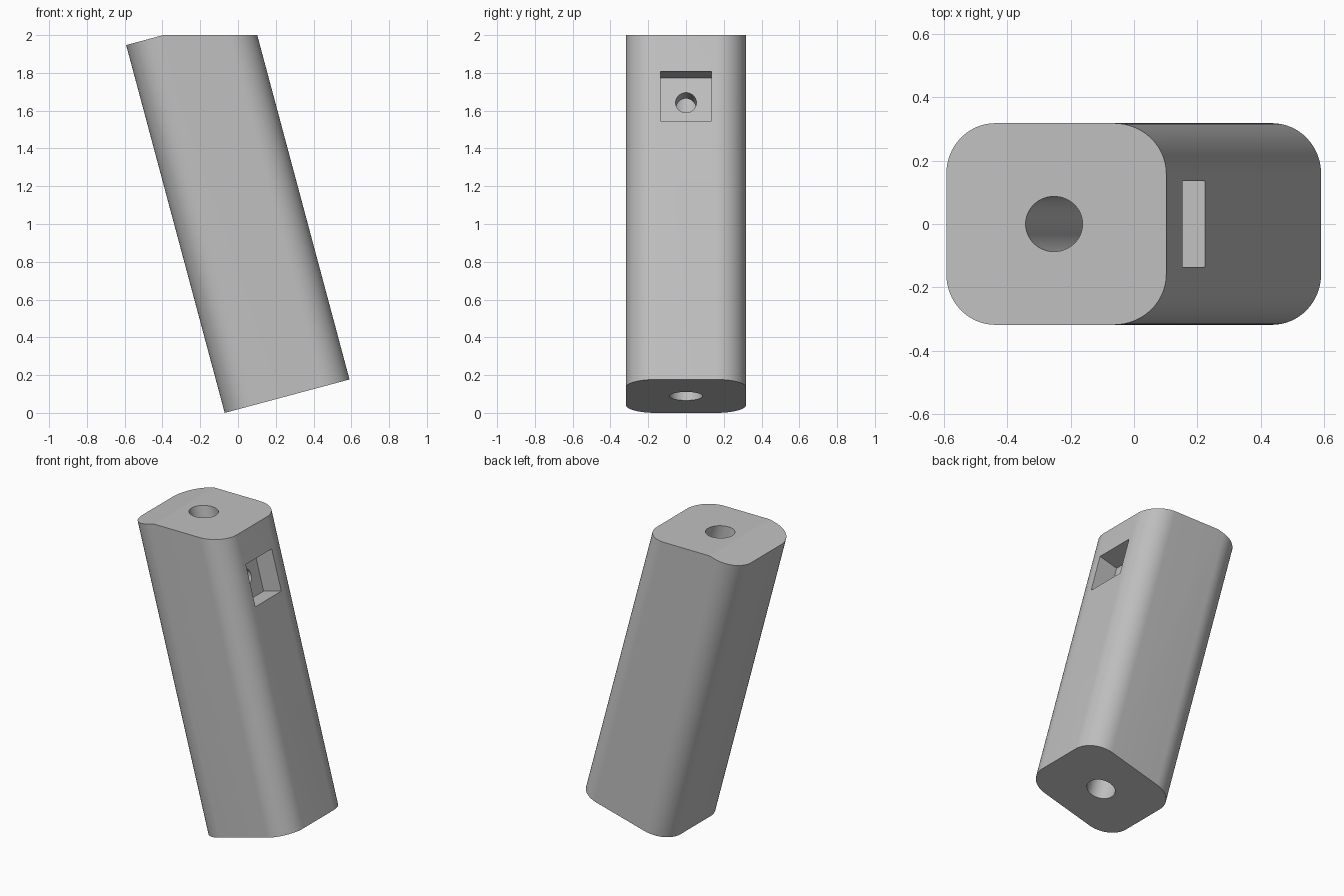
import bpy, bmesh
from math import radians, sin, cos, pi
from mathutils import Matrix, Vector

cube = bpy.data.objects.get("Cube")
if cube:
    bpy.data.objects.remove(cube, do_unlink=True)

TILT = radians(15)
WIDTH, DEPTH, LENGTH, CORNER = 0.684, 0.636, 2.016, 0.16
# Local frame of the leaning column: origin at the centre of its lower end
FRAME = Matrix.Translation((0.26, 0, WIDTH / 2 * sin(TILT))) @ Matrix.Rotation(-TILT, 4, 'Y')

grey = bpy.data.materials.new("light grey")
grey.use_nodes = True
grey.diffuse_color = (0.53, 0.53, 0.53, 1)
grey.node_tree.nodes["Principled BSDF"].inputs["Base Color"].default_value = grey.diffuse_color


def add_object(name, bm):
    bmesh.ops.recalc_face_normals(bm, faces=bm.faces)
    mesh = bpy.data.meshes.new(name)
    bm.to_mesh(mesh)
    bm.free()
    mesh.materials.append(grey)
    obj = bpy.data.objects.new(name, mesh)
    bpy.context.collection.objects.link(obj)
    return obj


def prism(name, outline, bottom, top, place=FRAME):
    """Extrude a flat outline along the local z axis."""
    bm = bmesh.new()
    face = bm.faces.new([bm.verts.new((x, y, bottom)) for x, y in outline])
    grown = bmesh.ops.extrude_face_region(bm, geom=[face])
    verts = [v for v in grown["geom"] if isinstance(v, bmesh.types.BMVert)]
    bmesh.ops.translate(bm, vec=(0, 0, top - bottom), verts=verts)
    bm.transform(place)
    return add_object(name, bm)


def circle(radius, steps=64):
    return [(radius * cos(2 * pi * i / steps), radius * sin(2 * pi * i / steps))
            for i in range(steps)]


def rounded_rectangle(width, depth, radius, steps=16):
    points = []
    for quarter, (sx, sy) in enumerate([(1, 1), (-1, 1), (-1, -1), (1, -1)]):
        for i in range(steps + 1):
            a = (quarter + i / steps) * pi / 2
            points.append((sx * (width / 2 - radius) + radius * cos(a),
                           sy * (depth / 2 - radius) + radius * sin(a)))
    return points


# Leaning column, trimmed level at the top
column = prism("leaning_column", rounded_rectangle(WIDTH, DEPTH, CORNER), 0, LENGTH)
bm = bmesh.new()
bm.from_mesh(column.data)
cut = bmesh.ops.bisect_plane(bm, geom=bm.verts[:] + bm.edges[:] + bm.faces[:],
                             plane_co=(0, 0, 2), plane_no=(0, 0, 1), clear_outer=True)
rim = [e for e in cut["geom_cut"] if isinstance(e, bmesh.types.BMEdge)]
bmesh.ops.holes_fill(bm, edges=[e for e in bm.edges if e.is_boundary])
bmesh.ops.recalc_face_normals(bm, faces=bm.faces)
bm.to_mesh(column.data)
bm.free()

# Cutters: long bore, side hole into the bore, and square pocket
HOLE_HEIGHT, POCKET_SIZE, POCKET_FLOOR = 1.553, 0.272, 0.207
sideways = FRAME @ Matrix.Translation((0, 0, HOLE_HEIGHT)) @ Matrix.Rotation(pi / 2, 4, 'Y')
half = POCKET_SIZE / 2
square = [(-half, -half), (half, -half), (half, half), (-half, half)]
cutters = [
    prism("bore_cutter", circle(0.087), -0.2, LENGTH + 0.2),
    prism("pocket_cutter", square, POCKET_FLOOR, 0.5, sideways),
    prism("side_hole_cutter", circle(0.055, 48), 0.02, POCKET_FLOOR + 0.05, sideways),
]
bpy.context.view_layer.objects.active = column
for cutter in cutters:
    cutter.hide_render = True
    mod = column.modifiers.new(cutter.name, 'BOOLEAN')
    mod.operation = 'DIFFERENCE'
    mod.solver = 'EXACT'
    mod.object = cutter
    bpy.ops.object.modifier_apply(modifier=mod.name)
    bpy.data.objects.remove(cutter, do_unlink=True)

# Smooth the rounded corners and bores, keep the flat edges sharp
bpy.ops.object.select_all(action='DESELECT')
column.select_set(True)
# The shallow top ridge is 15 degrees, so the limit sits below it
bpy.ops.object.shade_smooth_by_angle(angle=radians(12))
